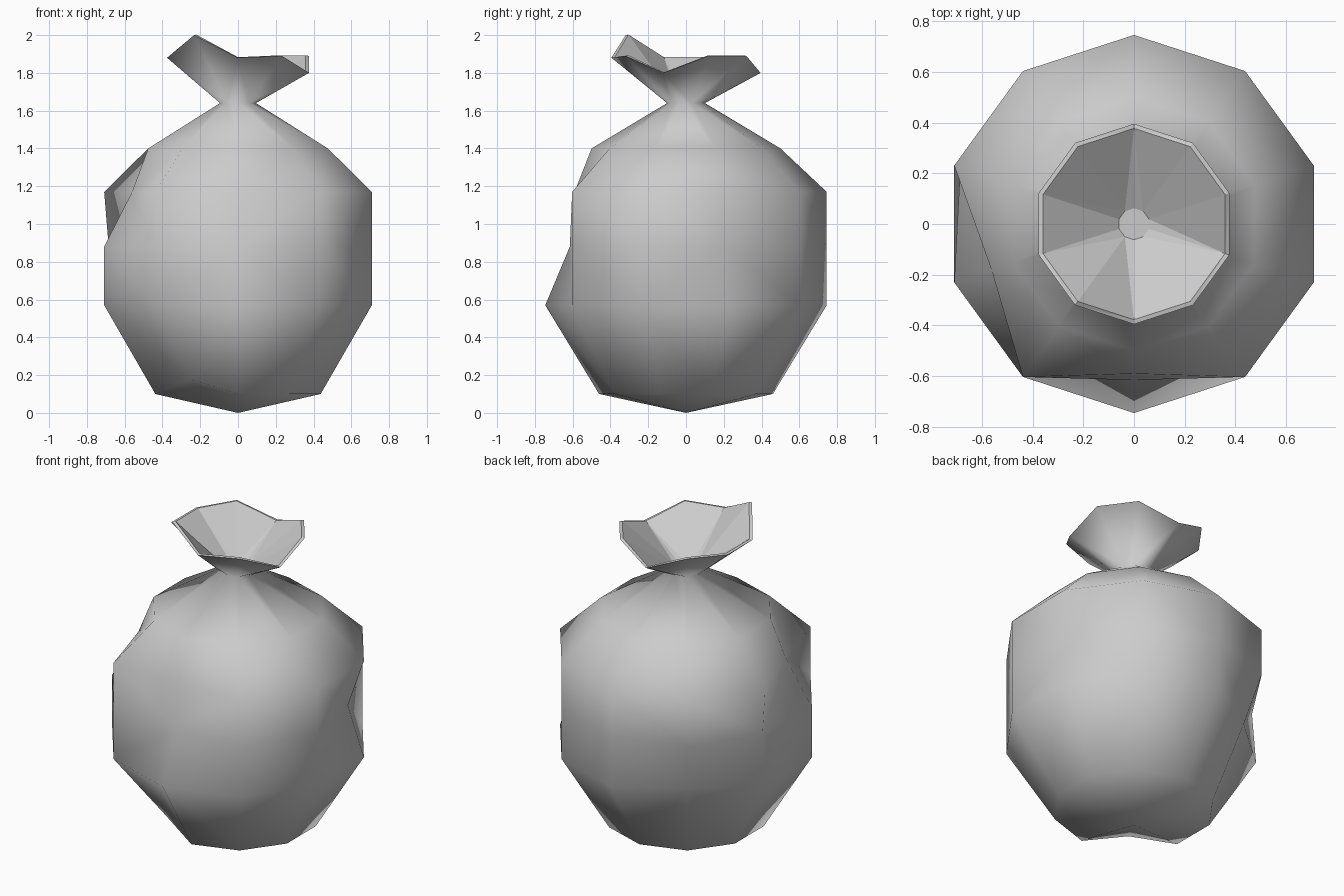
import bpy, bmesh
from math import sin, cos, radians

cube = bpy.data.objects.get("Cube")
if cube:
    bpy.data.objects.remove(cube, do_unlink=True)

SIDES = 10
mat = bpy.data.materials.new("grey_plastic")
mat.use_nodes = True
grey = (0.6, 0.6, 0.6, 1)
mat.diffuse_color = grey
mat.node_tree.nodes["Principled BSDF"].inputs["Base Color"].default_value = grey

bm = bmesh.new()


def ring(radius, heights):
    """One ten-sided ring, starting at the left side (18 degrees)."""
    result = []
    for i in range(SIDES):
        a = radians(18 + 36 * i)
        z = heights[i] if isinstance(heights, list) else heights
        result.append(bm.verts.new((radius * cos(a), radius * sin(a), z)))
    return result


def bridge(low, high, smooth=True):
    for i in range(SIDES):
        j = (i + 1) % SIDES
        face = bm.faces.new((low[i], low[j], high[j], high[i]))
        face.smooth = smooth


def dent(loop, angle, radius, z=None):
    """Push one ring vertex to a new radius and height."""
    v = loop[(angle - 18) // 36]
    v.co.x, v.co.y = radius * cos(radians(angle)), radius * sin(radians(angle))
    if z is not None:
        v.co.z = z


# Sack body and tied neck
body = [ring(r, z) for r, z in
        ((0.46, 0.1), (0.745, 0.57), (0.745, 0.88), (0.745, 1.17), (0.5, 1.4), (0.1, 1.64))]
base, low, middle, high, shoulder, neck = body

# Flared, uneven mouth with a thin lip
rim_z = [1.89, 1.89, 1.8, 1.89, 1.88, 1.88, 2.0, 1.88, 1.89, 1.8]
rim = ring(0.395, rim_z)
lip = ring(0.377, [z + 0.003 for z in rim_z])
throat = ring(0.062, 1.655)

# Crumples
dent(base, 234, 0.44, 0.18)
dent(high, 270, 0.59)
dent(middle, 270, 0.615)
dent(high, 198, 0.59)
dent(middle, 18, 0.65)
dent(low, 126, 0.64)
dent(middle, 162, 0.72)

for a, b in zip(body, body[1:] + [rim]):
    bridge(a, b)
bridge(rim, lip, False)
bridge(lip, throat, False)
bm.faces.new(throat)

# Pointed underside
tip = bm.verts.new((0, 0, 0))
for i in range(SIDES):
    bm.faces.new((base[(i + 1) % SIDES], base[i], tip)).smooth = True

bmesh.ops.recalc_face_normals(bm, faces=bm.faces)
bmesh.ops.triangulate(bm, faces=bm.faces, quad_method='SHORT_EDGE')
for i in range(SIDES):
    edge = bm.edges.get((rim[i], rim[(i + 1) % SIDES]))
    edge.smooth = False

mesh = bpy.data.meshes.new("tied_sack")
bm.to_mesh(mesh)
bm.free()
mesh.materials.append(mat)
sack = bpy.data.objects.new("tied_sack", mesh)
bpy.context.collection.objects.link(sack)
